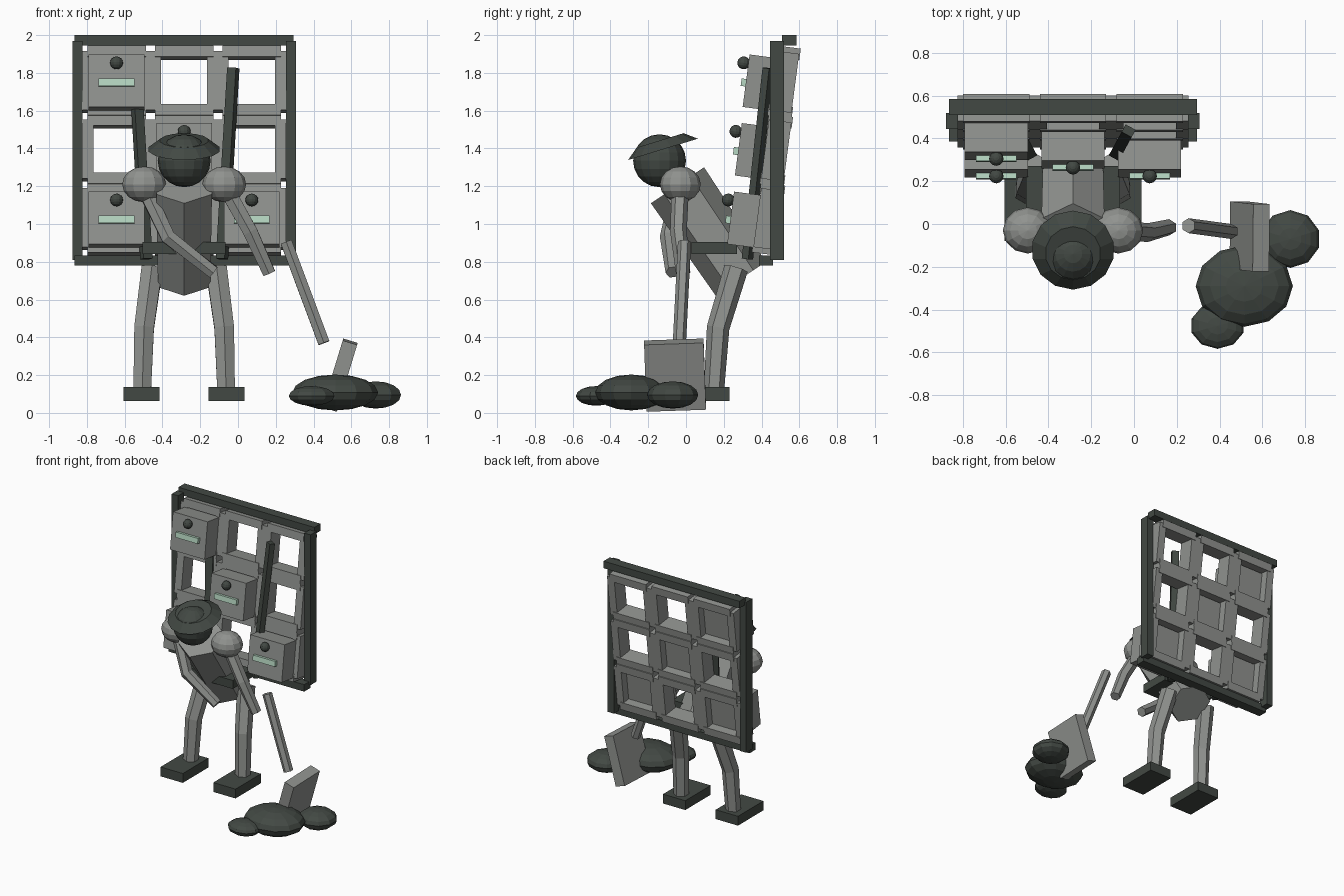
import bpy
import bmesh
from math import radians, pi, sin, cos
from mathutils import Vector, Matrix

cube = bpy.data.objects.get("Cube")
if cube:
    bpy.data.objects.remove(cube, do_unlink=True)


def material(name, rgb):
    m = bpy.data.materials.new(name)
    m.use_nodes = True
    m.diffuse_color = (*rgb, 1)
    m.node_tree.nodes["Principled BSDF"].inputs["Base Color"].default_value = (*rgb, 1)
    return m


DARK = material("dark green grey", (0.055, 0.066, 0.057))
GREY = material("mid grey", (0.28, 0.29, 0.275))
MINT = material("pale mint", (0.47, 0.68, 0.54))


def finish(name, bm, mat, matrix=Matrix()):
    bmesh.ops.recalc_face_normals(bm, faces=bm.faces)
    mesh = bpy.data.meshes.new(name)
    bm.to_mesh(mesh)
    bm.free()
    mesh.materials.append(mat)
    obj = bpy.data.objects.new(name, mesh)
    obj.matrix_world = matrix
    bpy.context.collection.objects.link(obj)
    return obj


def box(name, centre, size, mat, matrix=Matrix()):
    bm = bmesh.new()
    place = Matrix.Translation(centre) @ Matrix.Diagonal((*size, 1))
    bmesh.ops.create_cube(bm, size=1, matrix=place)
    return finish(name, bm, mat, matrix)


def ball(name, centre, radii, mat, matrix=Matrix(), segments=12, rings=8):
    bm = bmesh.new()
    place = Matrix.Translation(centre) @ Matrix.Diagonal((*radii, 1))
    bmesh.ops.create_uvsphere(bm, u_segments=segments, v_segments=rings, radius=1, matrix=place)
    return finish(name, bm, mat, matrix)


def tube(name, points, radii, mat, sides=6):
    """Faceted limb swept through the points."""
    pts = [Vector(p) for p in points]
    bm = bmesh.new()
    rings = []
    for i, (p, r) in enumerate(zip(pts, radii)):
        along = (pts[min(i + 1, len(pts) - 1)] - pts[max(i - 1, 0)]).normalized()
        u = along.cross(Vector((1, 0, 0))).normalized()
        v = along.cross(u)
        turn = 2 * pi / sides
        rings.append([bm.verts.new(p + r * (cos(k * turn) * u + sin(k * turn) * v))
                      for k in range(sides)])
    for a, b in zip(rings, rings[1:]):
        for k in range(sides):
            j = (k + 1) % sides
            bm.faces.new((a[k], a[j], b[j], b[k]))
    bm.faces.new(rings[0])
    bm.faces.new(rings[-1])
    return finish(name, bm, mat)


MID = -0.285      # centre line of the figure and rack
PITCH = 0.36      # spacing of the rack cells
TILT = Matrix.Rotation(radians(-7.5), 4, "X")

# Rack outer frame
box("rack_top_bar", (MID, 0.547, 1.973), (1.16, 0.075, 0.054), DARK)
box("rack_bottom_bar", (MID, 0.423, 0.807), (1.16, 0.075, 0.054), DARK)
for side in (-1, 1):
    box("rack_side_bar", (MID + side * 0.565, 0.482, 1.39), (0.054, 0.075, 1.16), DARK)

# Rack cells, some holding a drawer
DRAWERS = {(-1, 1), (0, 0), (-1, -1), (1, -1)}
for col in (-1, 0, 1):
    for row in (-1, 0, 1):
        origin = (MID + col * 0.358, 0.488 + row * 0.041, 1.388 + row * 0.363)
        cell = Matrix.Translation(origin) @ TILT
        for s in (-1, 1):
            box("cell_shelf", (0, -0.01, s * 0.156), (0.31, 0.13, 0.06), GREY, cell)
            box("cell_divider", (s * 0.152, -0.01, 0), (0.06, 0.12, 0.315), GREY, cell)
        if (col, row) in DRAWERS:
            box("drawer", (0, -0.11, -0.02), (0.295, 0.2, 0.28), GREY, cell)
            box("drawer_label", (0, -0.222, -0.031), (0.19, 0.026, 0.04), MINT, cell)
            ball("drawer_knob", (0, -0.235, 0.072), (0.034,) * 3, DARK, cell)

# Carrying straps and waist belt
for side in (-1, 1):
    top = Vector((MID + side * 0.26, 0.435, 1.825))
    low = Vector((MID + side * 0.2, 0.325, 0.815))
    turn = (top - low).to_track_quat("Z", "Y").to_matrix().to_4x4()
    box("strap", (0, 0, 0), (0.053, 0.04, (top - low).length), DARK,
        Matrix.Translation((top + low) / 2) @ turn)
box("belt", (MID, 0.15, 0.873), (0.44, 0.24, 0.065), DARK)

# Bent torso
tube("torso", [(MID, 0.29, 0.71), (MID, -0.045, 1.205)], [0.16, 0.17], GREY)

# Head and sloping hat
ball("head", (MID, -0.14, 1.335), (0.14,) * 3, DARK, segments=16, rings=10)
bm = bmesh.new()
bmesh.ops.create_cone(bm, cap_ends=True, segments=14, radius1=0.193, radius2=0.13, depth=0.05,
                      matrix=Matrix.Translation((0, 0, 0.025)))
finish("hat", bm, DARK,
       Matrix.Translation((MID, -0.122, 1.395)) @ Matrix.Rotation(radians(17), 4, "X"))

# Legs, feet and shoulders
for side in (-1, 1):
    def at(x, y, z):
        return (MID + side * x, y, z)
    tube("leg", [at(0.17, 0.265, 0.765), at(0.212, 0.17, 0.45), at(0.222, 0.148, 0.12)],
         [0.064, 0.06, 0.054], GREY)
    box("foot", at(0.225, 0.075, 0.1), (0.19, 0.31, 0.072), DARK)
    ball("shoulder", at(0.212, -0.03, 1.21), (0.116, 0.108, 0.095), GREY)

# Arms
tube("left_arm", [(-0.07, -0.03, 1.2), (0.065, -0.04, 0.96), (0.165, -0.015, 0.74)],
     [0.046, 0.044, 0.038], GREY)
tube("right_arm", [(-0.5, -0.03, 1.2), (-0.37, -0.095, 0.93), (-0.13, -0.07, 0.745)],
     [0.046, 0.044, 0.038], GREY)

# Shovel
tube("shovel_handle", [(0.255, -0.008, 0.905), (0.455, -0.035, 0.37)], [0.035, 0.035], GREY)
box("shovel_blade", (0, 0, 0), (0.08, 0.315, 0.37), GREY,
    Matrix.Translation((0.54, -0.058, 0.2)) @ Matrix.Rotation(radians(17), 4, "Y")
    @ Matrix.Rotation(radians(2), 4, "X"))

# Heap of flattened lumps
ball("large_lump", (0.515, -0.29, 0.108), (0.227, 0.19, 0.095), DARK)
ball("front_lump", (0.39, -0.475, 0.09), (0.127, 0.108, 0.052), DARK, segments=10)
ball("back_lump", (0.73, -0.07, 0.095), (0.14, 0.135, 0.072), DARK, segments=10)
